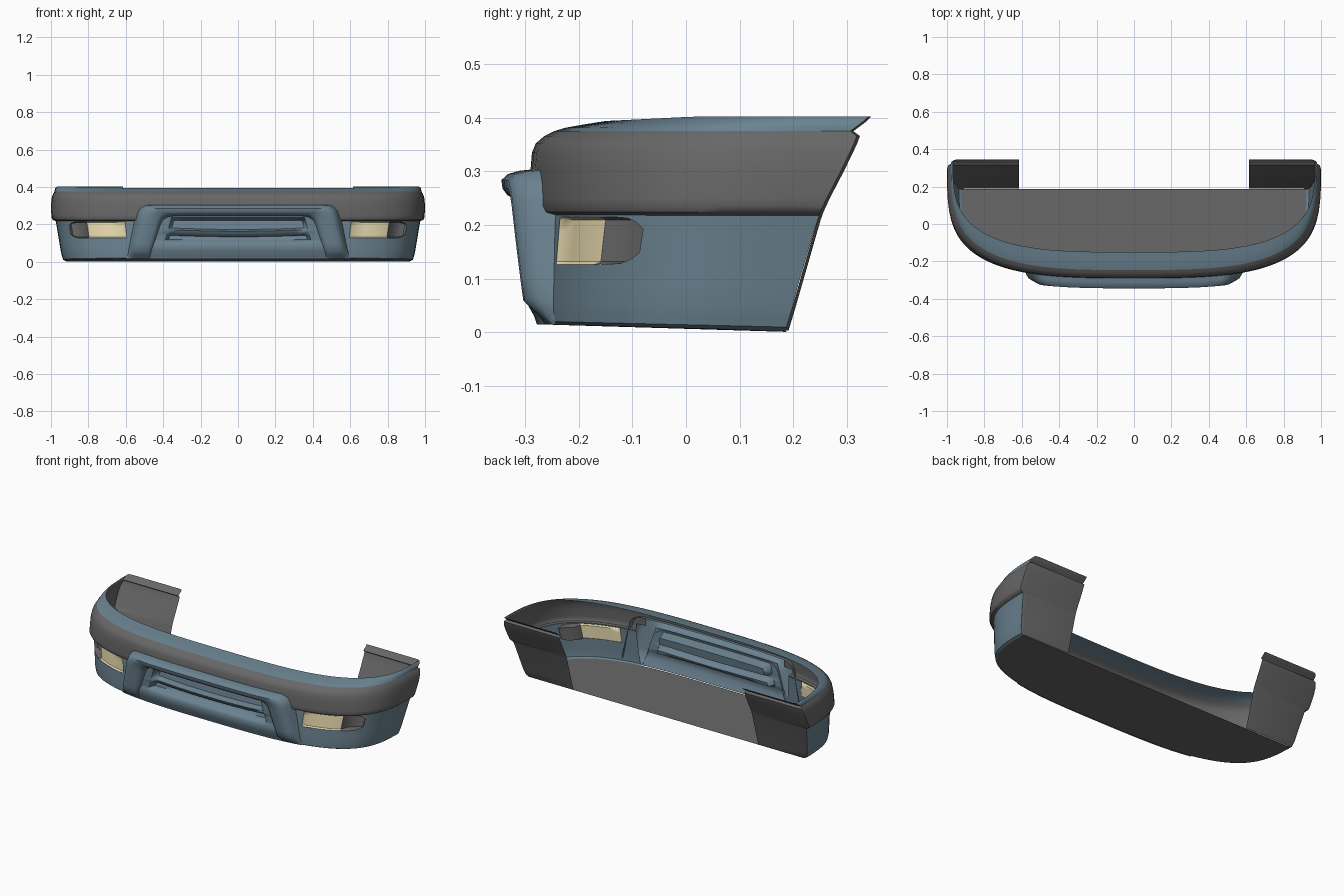
import bpy, bmesh
from math import radians

if "Cube" in bpy.data.objects:
    bpy.data.objects.remove(bpy.data.objects["Cube"])


def material(name, rgb):
    m = bpy.data.materials.new(name)
    m.diffuse_color = (*rgb, 1)
    m.use_nodes = True
    m.node_tree.nodes["Principled BSDF"].inputs["Base Color"].default_value = m.diffuse_color
    return m


BLUE = material("blue_paint", (0.145, 0.225, 0.28))
CREAM = material("lamp_cream", (0.85, 0.74, 0.45))
DARK = material("dark_grey_plastic", (0.135, 0.135, 0.135))


def grid(name, rows, mat=DARK, skip=lambda i, j: False, angle=38):
    """Sheet through rows of points; skip(col, row) leaves a hole."""
    bm = bmesh.new()
    vs = [[bm.verts.new(p) for p in r] for r in rows]
    for j in range(len(rows) - 1):
        for i in range(len(rows[0]) - 1):
            if not skip(i, j):
                bm.faces.new((vs[j][i], vs[j][i + 1], vs[j + 1][i + 1], vs[j + 1][i]))
    bmesh.ops.delete(bm, geom=[v for v in bm.verts if not v.link_faces], context='VERTS')
    me = bpy.data.meshes.new(name)
    bm.to_mesh(me)
    bm.free()
    ob = bpy.data.objects.new(name, me)
    bpy.context.collection.objects.link(ob)
    me.materials.append(mat)
    bpy.ops.object.select_all(action='DESELECT')
    ob.select_set(True)
    bpy.context.view_layer.objects.active = ob
    bpy.ops.object.shade_smooth_by_angle(angle=radians(angle))
    return ob


# Wrap-around plan curve: 0 at the nose, 1 at the rear end
Q = 3.3


def sweep(X):
    return 1 - max(0, 1 - abs(X) ** Q) ** (1 / Q)


# Levels: height, half width, front y, rear y
LOWER = [(.015, .92, -.272, .185), (.021, .935, -.28, .187), (.05, .945, -.28, .197),
         (.21, .973, -.27, .245), (.222, .976, -.268, .25)]
BAND = [(.218, .975, -.266, .248), (.224, .99, -.285, .25), (.235, .997, -.29, .255),
        (.25, .998, -.29, .262), (.30, 1.0, -.29, .288), (.335, .997, -.287, .305),
        (.352, .993, -.28, .313), (.366, .987, -.264, .318), (.375, .98, -.246, .306)]
LIP = [(.375, .98, -.246, .306), (.384, .98, -.225, .318), (.393, .978, -.19, .33),
       (.402, .968, -.15, .339)]


def level(levels, z):
    for a, b in zip(levels, levels[1:]):
        if z <= b[0]:
            break
    t = (z - a[0]) / (b[0] - a[0])
    return [p + (q - p) * t for p, q in zip(a, b)]


def drop(z, Y):
    # floor edge falls to the rear, lip edge dips at the nose
    return z - .014 * Y * max(0, 1 - z / .1) - max(0, z - .375) * .3 * max(0, 1 - Y * 3)


def on_level(lv, X):
    z, w, f, r = lv
    Y = sweep(X)
    return (X * w, f + Y * (r - f), drop(z, Y))


# Columns around the bumper, with a lamp opening on each side
H0, H1 = .62, .93
half = [0, .1, .2, .3, .4, .46, .52, .57, H0, .66, .7, .74, .78, .82, .85, .875, .9, .918, H1]
half += [(1 - (1 - y) ** Q) ** (1 / Q) for y in (.42, .48, .56, .65, .74, .83, .92, 1)]
cols = [-x for x in reversed(half[1:])] + half


def hole_z(X, s):
    u = min(1, max(0, (abs(X) - .84) / (H1 - .84)))
    return .171 + s * .044 * (1 - .5 * u ** 6)


def mid(i):
    return abs(cols[i] + cols[i + 1]) / 2


# Lower body
S = [-1, -.5, 0, .5, 1]
fixed = [.015, .018, .021, .035, .05, .09]
rows = [[on_level(level(LOWER, z), X) for X in cols] for z in fixed]
rows += [[on_level(level(LOWER, hole_z(X, s)), X) for X in cols] for s in S]
rows += [[on_level(LOWER[-1], X) for X in cols]]
grid("lower_body", rows, BLUE,
     lambda i, j: mid(i) < .52 or (H0 < mid(i) < H1 and 6 <= j < 10))

# Grey band (open behind the centre guard) and top lip
grid("middle_band", [[on_level(l, X) for X in cols] for l in BAND], DARK,
     lambda i, j: (mid(i) < .52 and j < 3) or (mid(i) < .46 and j == 3))
grid("top_lip", [[on_level(l, X) for X in cols] for l in LIP], BLUE)

# Floor
front = rows[0]
grid("floor_panel", [[(p[0], .188, .001) for p in front], front])

# Rear flanges
for side, s in (("right", 1), ("left", -1)):
    fr = []
    for z, w, f, r in LOWER[:4] + BAND + LIP[1:]:
        zz = drop(z, 1)
        row = [(s * w, r, zz), (s * (w - .018), r + .006, zz), (s * .615, r + .006, zz)]
        fr.append(row[::s])
    grid("rear_flange_" + side, fr)

# Lamps and the dark pockets beside them
SS = [-1, -.88, -.4, 0, .4, .88, 1]


def lamp_part(name, s, xs, mat, depths):
    out = []
    for k in SS:
        row = []
        for X, d in zip(xs, depths):
            x, y, z = on_level(level(LOWER, hole_z(X, k)), X)
            row.append((x, y + (0 if abs(k) == 1 else d), z))
        out.append([(s * x, y, z) for x, y, z in row][::s])
    grid(name, out, mat)


for side, s in (("right", 1), ("left", -1)):
    lamp_part("fog_lamp_" + side, s, [H0, .63, .7, .76, .81, .83], CREAM,
              [0, .01, .01, .01, .01, .012])
    lamp_part("lamp_pocket_" + side, s, [.83, .845, .875, .9, .918, H1], DARK,
              [.012, .045, .05, .045, .03, 0])


# Centre guard, built outwards from the nose surface
def taper(z):
    pts = [(.0, 0), (.015, 0), (.06, .72), (.2, .92), (.27, 1), (.5, 1)]
    for a, b in zip(pts, pts[1:]):
        if z <= b[0]:
            return a[1] + (b[1] - a[1]) * (z - a[0]) / (b[0] - a[0])


def nose(x, z, d):
    return (x, -.278 + .49 * sweep(x / .96) - d * taper(z), z)


def arch(wb, wt, zt, d):
    z0, c = .015, .8
    a = (wb + (wt - wb) * c, z0 + (zt - z0) * c)
    b = (wt - .06, zt)
    pts = [(wb + (a[0] - wb) * t, z0 + (a[1] - z0) * t) for t in (0, .1, .22, .4, .6, .8)]
    for k in range(7):
        t = k / 6
        pts.append(tuple((1 - t) ** 2 * a[n] + 2 * t * (1 - t) * (wt, zt)[n] + t * t * b[n]
                         for n in (0, 1)))
    pts += [(b[0] * t, zt) for t in (.8, .6, .4, .2)]
    full = [(-x, z) for x, z in pts] + [(0, zt)] + pts[::-1]
    return [nose(x, z, d) for x, z in full]


loops = [(.475, .398, .243, .018), (.48, .41, .250, .045), (.495, .425, .256, .056),
         (.53, .465, .268, .064), (.556, .498, .284, .066), (.575, .512, .295, .054),
         (.585, .522, .301, .034), (.60, .535, .306, -.012)]
grid("centre_guard", [arch(*l) for l in loops], BLUE, angle=50)

# Recessed grille panel with a bowed cross bar
prof = [(.015, 0), (.03, .02), (.06, .03), (.095, .03), (.108, .02), (.118, -.025),
        (.145, -.03), (.155, 0), (.175, .01), (.185, -.03), (.222, -.035), (.236, .022),
        (.25, .022)]
uh = [0, .15, .3, .45, .6, .72, .83, .87, 1]
us = [-u for u in reversed(uh[1:])] + uh
panel = []
for z, d in prof:
    w = .485 - .08 * z / .25
    row = []
    for u in us:
        slot = .1 < z < .23
        zz = z - (.012 * (1 - u * u) if .14 < z < .19 else 0)
        row.append(nose(u * w, zz, .022 if slot and abs(u) > .85 else d))
    panel.append(row)
grid("grille_panel", panel, BLUE, angle=60)
